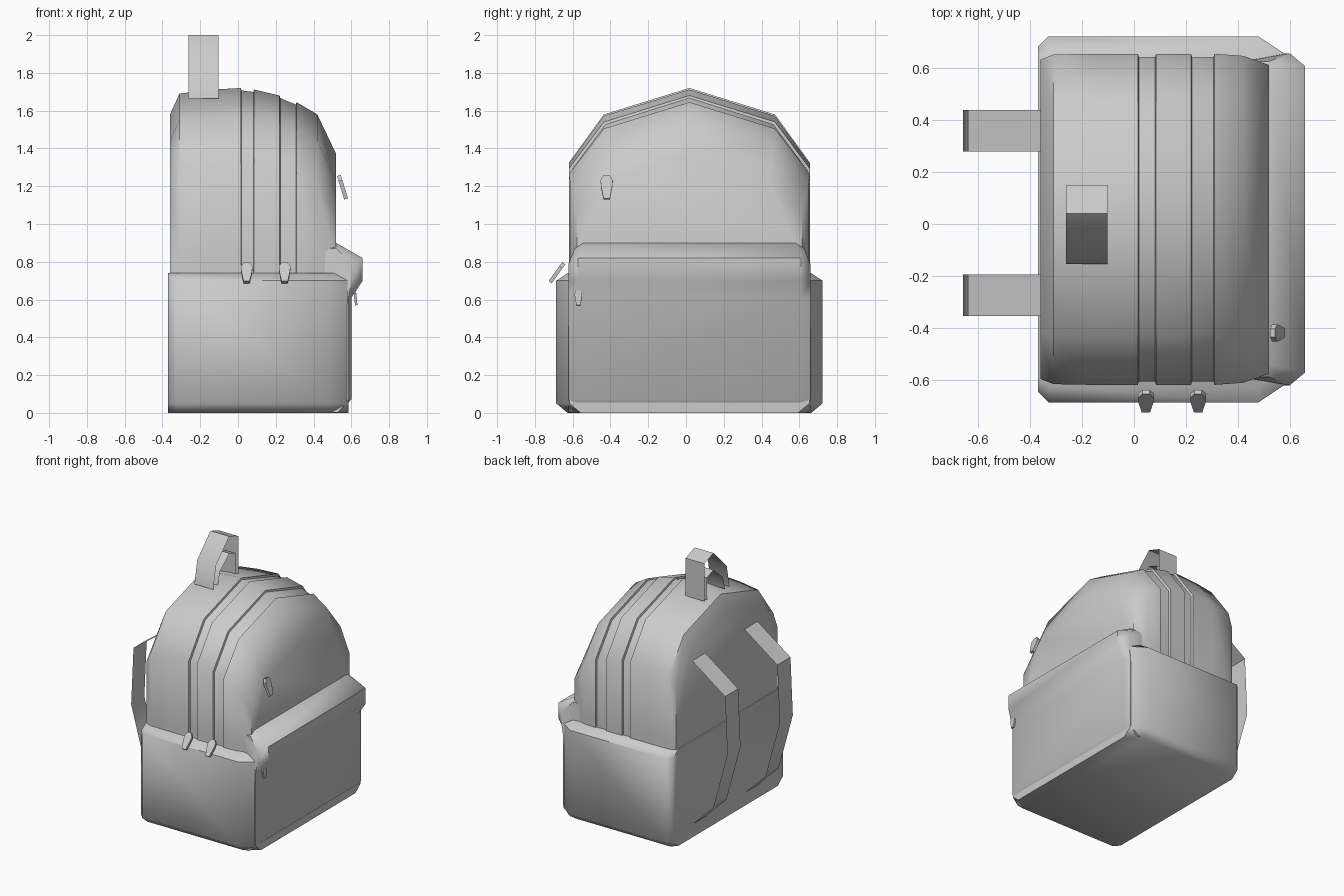
import bpy, bmesh, math
from mathutils import Euler, Vector

cube = bpy.data.objects.get("Cube")
if cube:
    bpy.data.objects.remove(cube, do_unlink=True)

MID = 0.018  # middle of the pack across its width
grey = bpy.data.materials.new("light grey fabric")
grey.use_nodes = True
grey.diffuse_color = (0.6, 0.6, 0.6, 1)
grey.node_tree.nodes["Principled BSDF"].inputs["Base Color"].default_value = (0.6, 0.6, 0.6, 1)


def finish(name, bm, angle=50, closed=True):
    if closed:
        bmesh.ops.recalc_face_normals(bm, faces=bm.faces)
    mesh = bpy.data.meshes.new(name)
    bm.to_mesh(mesh)
    bm.free()
    mesh.materials.append(grey)
    ob = bpy.data.objects.new(name, mesh)
    bpy.context.collection.objects.link(ob)
    bpy.ops.object.select_all(action='DESELECT')
    ob.select_set(True)
    bpy.context.view_layer.objects.active = ob
    bpy.ops.object.shade_smooth_by_angle(angle=math.radians(angle))
    return ob


def loft(name, rings, angle=50):
    """Skin a list of equal-length closed cross-sections and cap the ends."""
    bm = bmesh.new()
    loops = [[bm.verts.new(p) for p in ring] for ring in rings]
    n = len(loops[0])
    for a, b in zip(loops, loops[1:]):
        for i in range(n):
            j = (i + 1) % n
            bm.faces.new((a[i], a[j], b[j], b[i]))
    bm.faces.new(loops[0])
    bm.faces.new(loops[-1])
    return finish(name, bm, angle)


def ribbon(name, left, right):
    """Thin open strip between two edge paths."""
    bm = bmesh.new()
    a = [bm.verts.new(p) for p in left]
    b = [bm.verts.new(p) for p in right]
    for i in range(len(a) - 1):
        bm.faces.new((a[i], b[i], b[i + 1], a[i + 1]))
    return finish(name, bm, 50, closed=False)


# Main bag: arched section carried from back to front
def arch(x, drop, w, groove=0):
    w -= groove
    d = drop + groove
    half = [(w, 0.1), (w, 0.8), (w, 1.325 - d * 0.8), (w * 0.71, 1.58 - d)]
    pts = half + [(0, 1.72 - d)] + [(-y, z) for y, z in reversed(half)]
    return [(x, MID + y, z) for y, z in pts]


sections = [(-0.36, 0.14, 0.615), (-0.31, 0.03, 0.635), (-0.16, 0.01, 0.638)]
rings = [arch(*s) for s in sections]
# two zip channels sunk into the shell
for x0, x1, d0, d1 in ((0.015, 0.085, 0, 0.008), (0.22, 0.31, 0.04, 0.075)):
    rings += [arch(x0, d0, 0.638), arch(x0 + 0.004, d0, 0.638, 0.013),
              arch(x1 - 0.004, d1, 0.638, 0.013), arch(x1, d1, 0.638)]
rings += [arch(0.42, 0.14, 0.63), arch(0.52, 0.35, 0.595)]
loft("main_bag", rings)


# Lower wrap that forms both side pockets
def wrap(x, w):
    half = [(w - 0.06, 0), (w, 0.05), (w, 0.70), (w - 0.06, 0.74)]
    pts = half + [(-y, z) for y, z in reversed(half)]
    return [(x, MID + y, z) for y, z in pts]


loft("side_pockets", [wrap(-0.37, 0.665), wrap(-0.33, 0.705), wrap(0.48, 0.705),
                      wrap(0.585, 0.635)])


# Front pocket with a protruding lid
def pocket(y, front, lip, top):
    return [(x, MID + y * k, z) for x, z, k in (
        (0.42, 0.002, 1), (0.53, 0.002, 1), (front, 0.07, 1), (front, 0.61, 1), (lip, 0.70, 1),
        (lip, top - 0.08, 1), (0.52, top, 0.95), (0.42, top, 0.95))]


loft("front_pocket", [pocket(-0.64, 0.585, 0.60, 0.87), pocket(-0.59, 0.60, 0.66, 0.90),
                      pocket(0.59, 0.60, 0.66, 0.90), pocket(0.64, 0.585, 0.60, 0.87)])

# Shoulder straps
strap = [(-0.36, 1.35), (-0.64, 1.15), (-0.66, 0.71), (-0.54, 0.27), (-0.37, 0.10)]
for side, y0, y1 in (("right", -0.355, -0.195), ("left", 0.28, 0.44)):
    ribbon(side + "_shoulder_strap", [(x, y0, z) for x, z in strap],
           [(x, y1, z) for x, z in strap])

# Carry handle: outer and inner bands
outer = [(-0.155, 1.665), (-0.12, 1.84), (0.04, 2.0), (0.15, 1.96), (0.15, 1.67)]
inner = [(-0.10, 1.67), (-0.075, 1.77), (0.04, 1.87), (0.12, 1.84), (0.12, 1.67)]
for part, path in (("outer", outer), ("inner", inner[::-1])):
    ribbon("carry_handle_" + part, [(-0.262, y, z) for y, z in path],
           [(-0.102, y, z) for y, z in path])


# Zip pulls: small tapered plates, facing -y before turning
def zip_pull(name, loc, tilt, turn, size=1):
    half = [(0.014, 0.062), (0.031, 0.035), (0.028, 0.0), (0.016, -0.062)]
    outline = half + [(-x, z) for x, z in reversed(half)]
    rot = Euler((tilt, 0, turn)).to_matrix()
    rings = [[Vector(loc) + rot @ Vector((x * size, y * size, z * size)) for x, z in outline]
             for y in (-0.01, 0.01)]
    loft(name, rings, 30)


zip_pull("side_zip_pull_back", (0.046, -0.683, 0.742), -0.62, 0)
zip_pull("side_zip_pull_front", (0.247, -0.683, 0.742), -0.62, 0)
zip_pull("upper_front_zip_pull", (0.553, -0.42, 1.195), -0.3, math.pi / 2, 1.05)
zip_pull("lower_front_zip_pull", (0.622, -0.57, 0.61), -0.1, math.pi / 2, 0.65)
